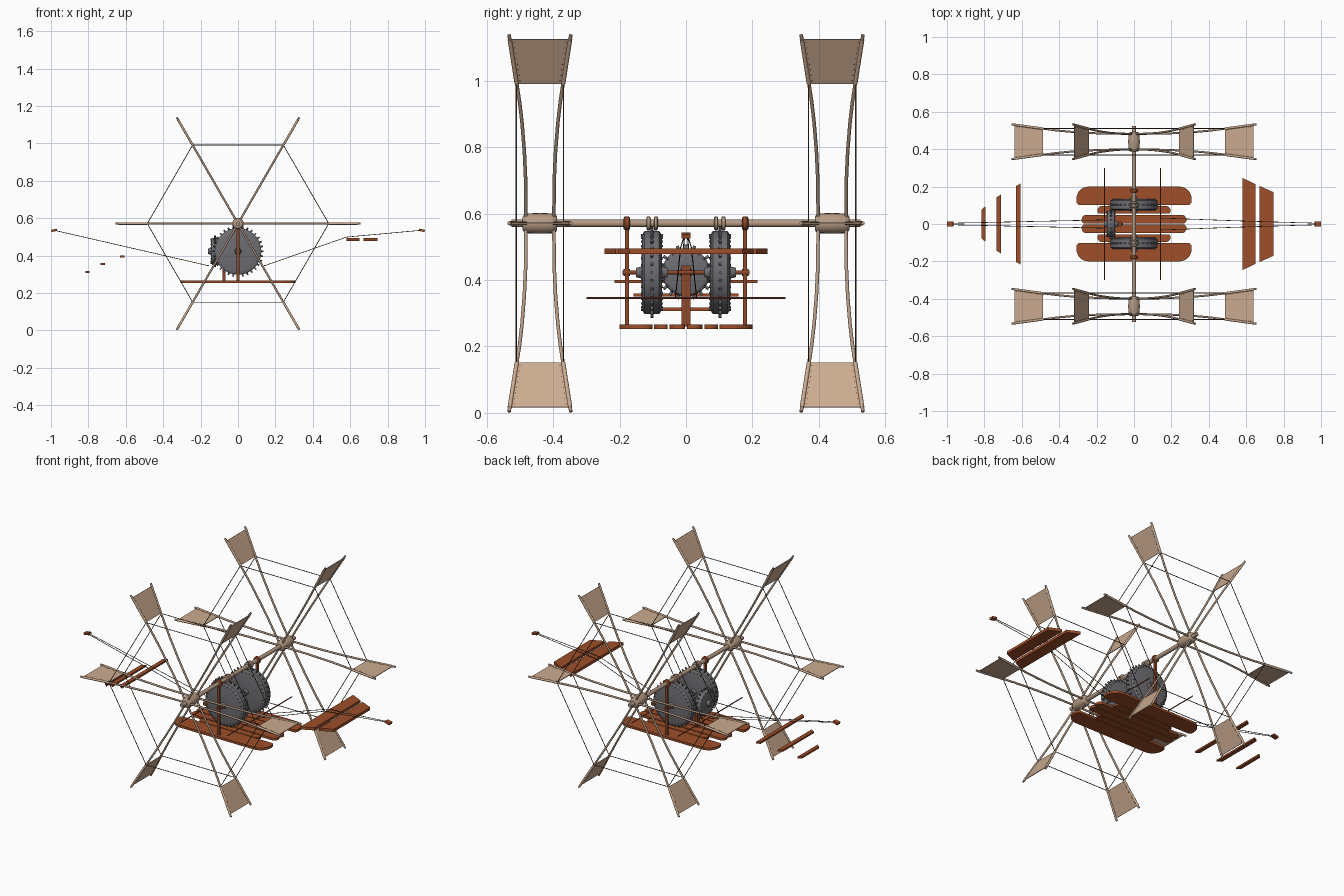
import bpy, bmesh, math
from mathutils import Vector, Matrix

old = bpy.data.objects.get("Cube")
if old:
    bpy.data.objects.remove(old)


def material(name, rgb):
    m = bpy.data.materials.new(name)
    m.use_nodes = True
    m.diffuse_color = (*rgb, 1)
    m.node_tree.nodes["Principled BSDF"].inputs["Base Color"].default_value = (*rgb, 1)
    return m


PLANK = material("red brown wood", (0.34, 0.077, 0.022))
POST = material("dark brown wood", (0.27, 0.065, 0.022))
POLE = material("tan pole", (0.46, 0.325, 0.23))
CANVAS = material("tan canvas", (0.6, 0.41, 0.28))
IRON = material("grey iron", (0.155, 0.155, 0.17))
ROPE = material("dark rope", (0.12, 0.075, 0.05))


def finish(name, bm, mat, smooth=False):
    bmesh.ops.recalc_face_normals(bm, faces=bm.faces[:])
    me = bpy.data.meshes.new(name)
    bm.to_mesh(me)
    bm.free()
    me.materials.append(mat)
    ob = bpy.data.objects.new(name, me)
    bpy.context.collection.objects.link(ob)
    if smooth:
        bpy.ops.object.select_all(action="DESELECT")
        ob.select_set(True)
        bpy.context.view_layer.objects.active = ob
        bpy.ops.object.shade_smooth_by_angle(angle=math.radians(50))


def rod(bm, a, b, r, sides=10):
    a, b = Vector(a), Vector(b)
    d = b - a
    mat = Matrix.Translation((a + b) / 2) @ d.to_track_quat("Z", "Y").to_matrix().to_4x4()
    bmesh.ops.create_cone(bm, cap_ends=True, segments=sides, radius1=r, radius2=r,
                          depth=d.length, matrix=mat)


def tube(bm, pts, r, sides=10):
    # one continuous tube along a gently bending path
    rings = []
    for i, p in enumerate(pts):
        d = pts[min(i + 1, len(pts) - 1)] - pts[max(i - 1, 0)]
        side = d.cross(Vector((0, 1, 0))).normalized()
        up = d.cross(side).normalized()
        rings.append([bm.verts.new(p + r * (math.cos(a) * side + math.sin(a) * up))
                      for a in (math.tau * k / sides for k in range(sides))])
    skin(bm, rings)


def skin(bm, rings):
    n = len(rings[0])
    for p, q in zip(rings, rings[1:]):
        for i in range(n):
            j = (i + 1) % n
            bm.faces.new((p[i], p[j], q[j], q[i]))
    bm.faces.new(rings[0])
    bm.faces.new(rings[-1])


def box(bm, c, size, rot=Matrix()):
    bmesh.ops.create_cube(bm, size=1, matrix=Matrix.Translation(c) @ rot
                          @ Matrix.Diagonal((*size, 1)))


def slab(bm, outline, z, t):
    # flat board from an outline in plan
    skin(bm, [[bm.verts.new((x, y, z + h)) for x, y in outline] for h in (-t / 2, t / 2)])


def lathe(bm, profile, sides, centre):
    # closed solid turned around the y direction; profile is (along y, radius)
    skin(bm, [[bm.verts.new(Vector(centre) + Vector((r * math.cos(a), y, r * math.sin(a))))
               for a in (math.tau * i / sides for i in range(sides))] for y, r in profile])


AXLE_Z, GEAR_Z, HUB_Y = 0.571, 0.423, 0.44

# Main axle with end caps
bm = bmesh.new()
rod(bm, (0, -0.525, AXLE_Z), (0, 0.525, AXLE_Z), 0.0115, 16)
finish("main_axle", bm, POLE, True)


def paddle_wheel(name, yc):
    def at(k, r, off):
        a = math.radians(60 * k)
        return Vector((r * math.cos(a), yc + off, AXLE_Z + r * math.sin(a)))

    # Barrel hub
    bm = bmesh.new()
    lathe(bm, [(-0.052, 0.02), (-0.048, 0.026), (-0.036, 0.03), (0, 0.031), (0.036, 0.03),
               (0.048, 0.026), (0.052, 0.02)], 20, (0, yc, AXLE_Z))
    finish(name + "_hub", bm, POLE, True)

    # Paired flaring spokes
    flare = [(0.015, 0.042), (0.15, 0.043), (0.25, 0.047), (0.35, 0.054),
             (0.42, 0.061), (0.488, 0.07), (0.655, 0.093)]
    bm = bmesh.new()
    for k in range(6):
        for s in (-1, 1):
            tube(bm, [at(k, r, s * o) for r, o in flare], 0.0055)
    finish(name + "_spokes", bm, POLE, True)

    # Canvas blades with sleeves around the spokes
    bm = bmesh.new()
    for k in range(6):
        a = math.radians(60 * k)
        n = Vector((-math.sin(a), 0, math.cos(a))) * 0.002
        corners = [at(k, 0.486, -0.07), at(k, 0.486, 0.07), at(k, 0.64, 0.091), at(k, 0.64, -0.091)]
        skin(bm, [[bm.verts.new(c + h * n) for c in corners] for h in (-1, 1)])
        for s in (-1, 1):
            rod(bm, at(k, 0.486, s * 0.07), at(k, 0.64, s * 0.091), 0.0065)
    finish(name + "_blades", bm, CANVAS, True)

    # Stitches beside the sleeves
    bm = bmesh.new()
    for k in range(6):
        for s in (-1, 1):
            for i in range(8):
                t = (i + 0.5) / 8
                box(bm, at(k, 0.486 + 0.154 * t, s * (0.059 + 0.021 * t)), (0.003, 0.003, 0.003),
                    Matrix.Rotation(-math.radians(60 * k), 4, "Y") @ Matrix.Diagonal((1, 1, 1.8, 1)))
    finish(name + "_stitches", bm, ROPE)

    # Hexagon of bracing ropes on both sides
    bm = bmesh.new()
    for k in range(6):
        for s in (-1, 1):
            rod(bm, at(k, 0.485, s * 0.071), at(k + 1, 0.485, s * 0.071), 0.002, 8)
    finish(name + "_ropes", bm, ROPE, True)


paddle_wheel("front_wheel", -HUB_Y)
paddle_wheel("back_wheel", HUB_Y)


def gear(name, radius, half, teeth, place):
    # Disc with rounded rim, peg teeth and face studs
    bm = bmesh.new()
    lathe(bm, [(-half - 0.02, 0.014), (-half - 0.004, 0.018), (-half - 0.003, radius * 0.84),
               (-half, radius * 0.94), (-half + 0.005, radius), (half - 0.005, radius),
               (half, radius * 0.94), (half + 0.003, radius * 0.84), (half + 0.004, 0.018),
               (half + 0.02, 0.014)], 48, (0, 0, 0))
    for i in range(teeth):
        a = math.tau * i / teeth
        d = Vector((math.cos(a), 0, math.sin(a)))
        rod(bm, d * (radius - 0.005), d * (radius + 0.012), 0.0045, 8)
        for s in (-1, 1):
            y = Vector((0, s, 0))
            rod(bm, d * radius * 0.9 + y * (half - 0.004), d * radius * 0.9 + y * (half + 0.006), 0.0035, 8)
    bm.transform(place)
    finish(name, bm, IRON, True)


for name, y in (("front_gear", -0.103), ("back_gear", 0.103)):
    gear(name, 0.125, 0.027, 32, Matrix.Translation((0, y, GEAR_Z)))
gear("cross_gear", 0.072, 0.018, 20,
     Matrix.Translation((-0.123, 0, GEAR_Z)) @ Matrix.Rotation(math.pi / 2, 4, "Z"))

# Small collars on the axle above the gears
bm = bmesh.new()
for y in (-0.102, 0.102):
    for s in (-1, 1):
        lathe(bm, [(-0.006, 0.017), (-0.004, 0.021), (0.004, 0.021), (0.006, 0.017)],
              16, (0, y + s * 0.011, AXLE_Z))
finish("axle_collars", bm, POLE, True)

# Hangers: posts looped over the axle, gear shafts and centre bracket
bm = bmesh.new()
for y in (-0.178, 0.178):
    box(bm, (0, y, 0.409), (0.014, 0.013, 0.295))
    lathe(bm, [(-0.01, 0.016), (-0.006, 0.021), (0.006, 0.021), (0.01, 0.016)], 16, (0, y, AXLE_Z))
    lathe(bm, [(-0.01, 0.01), (0.01, 0.01)], 12, (0, y, GEAR_Z))
rod(bm, (0, -0.192, GEAR_Z), (0, 0.192, GEAR_Z), 0.006)
rod(bm, (-0.16, 0, GEAR_Z), (-0.06, 0, GEAR_Z), 0.006)
box(bm, (-0.075, 0, 0.352), (0.014, 0.028, 0.185))
finish("gear_hangers", bm, POST, True)


def rounded(length, inner, outer, r_in, r_out, side):
    # board outline with its own corner radius on the inner and outer edge
    pts = []
    for sx, edge, r, a0 in ((1, outer, r_out, 0), (-1, outer, r_out, 90),
                            (-1, inner, r_in, 180), (1, inner, r_in, 270)):
        cx, cy = sx * (length - r), edge - r if edge == outer else edge + r
        for i in range(7):
            a = math.radians(a0 + 15 * i)
            pts.append((cx + r * math.cos(a), side * (cy + r * math.sin(a))))
    return pts


# Deck boards
bm = bmesh.new()
for board in ((0.308, 0.101, 0.2, 0.02, 0.065), (0.195, 0.056, 0.096, 0.012, 0.024),
              (0.28, 0.003, 0.049, 0.016, 0.026)):
    for side in (-1, 1):
        slab(bm, rounded(*board, side), 0.26, 0.014)
finish("deck_boards", bm, PLANK)

# Tapered tail planks and nose steps: x range, half width at each end, height
for name, boards, t in (
        ("tail_planks", ((0.58, 0.65, 0.246, 0.213, 0.487), (0.672, 0.745, 0.203, 0.17, 0.487)), 0.016),
        ("nose_steps", ((-0.63, -0.607, 0.203, 0.216, 0.396), (-0.735, -0.71, 0.143, 0.158, 0.355),
                        (-0.815, -0.794, 0.077, 0.095, 0.312)), 0.01)):
    bm = bmesh.new()
    for x0, x1, w0, w1, z in boards:
        slab(bm, [(x0, -w0), (x1, -w1), (x1, w1), (x0, w0)], z, t)
    finish(name, bm, PLANK)

# Cross rods holding the control ropes
bm = bmesh.new()
for x in (-0.158, 0.142):
    rod(bm, (x, -0.3, 0.346), (x, 0.3, 0.346), 0.003)
finish("cross_rods", bm, POST, True)

# Control ropes and end handles
bm = bmesh.new()
for s in (-1, 1):
    for pts in ([(-0.985, s * 0.004, 0.536), (-0.158, s * 0.022, 0.346)],
                [(0.142, s * 0.032, 0.346), (0.58, s * 0.016, 0.499), (0.985, s * 0.004, 0.536)]):
        tube(bm, [Vector(p) for p in pts], 0.0017, 8)
finish("control_ropes", bm, ROPE, True)
bm = bmesh.new()
for s in (-1, 1):
    box(bm, (s * 0.983, 0, 0.535), (0.032, 0.026, 0.012), Matrix.Rotation(s * 0.2, 4, "Y"))
finish("rope_handles", bm, PLANK)
